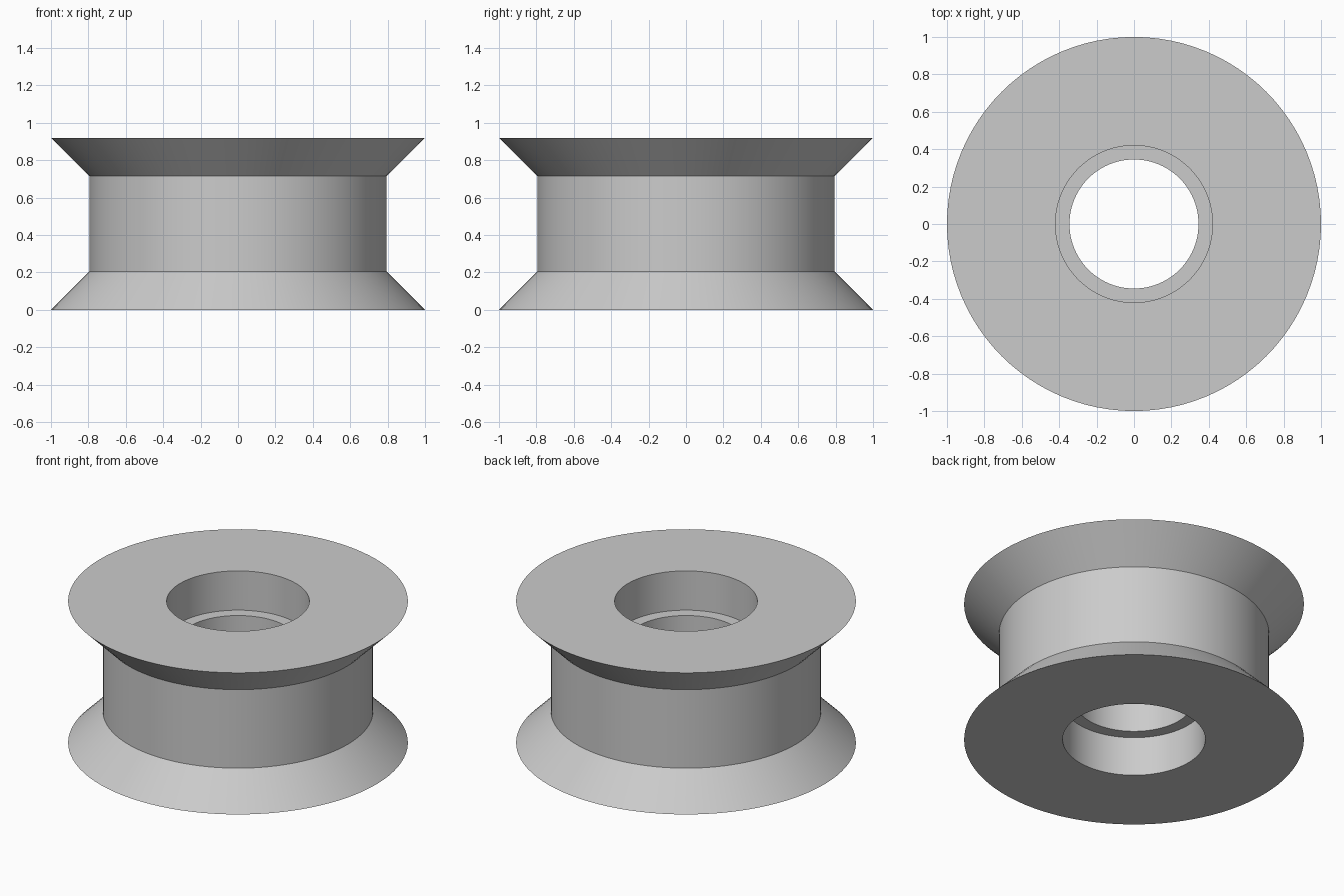
import bpy
import bmesh
import math
from mathutils import Vector

cube = bpy.data.objects.get("Cube")
if cube:
    bpy.data.objects.remove(cube, do_unlink=True)

HEIGHT = 0.92
RIM_RADIUS, GROOVE_RADIUS = 1.0, 0.795
FLANGE_HEIGHT = RIM_RADIUS - GROOVE_RADIUS   # 45 degree flanges
SEAT_RADIUS, BORE_RADIUS, SEAT_DEPTH = 0.42, 0.345, 0.255
SEGMENTS = 96

# Plain grey plastic
grey = bpy.data.materials.new("light_grey")
grey.use_nodes = True
colour = (0.6, 0.6, 0.6, 1)
grey.diffuse_color = colour
grey.node_tree.nodes["Principled BSDF"].inputs["Base Color"].default_value = colour

# Lower half of the section, from the bore out to the groove
lower = [(BORE_RADIUS, SEAT_DEPTH), (SEAT_RADIUS, SEAT_DEPTH), (SEAT_RADIUS, 0),
         (RIM_RADIUS, 0), (GROOVE_RADIUS, FLANGE_HEIGHT)]
# The upper half mirrors it
section = lower + [(r, HEIGHT - z) for r, z in reversed(lower)]

# Revolve the closed section into the wheel
bm = bmesh.new()
verts = [bm.verts.new((r, 0, z)) for r, z in section]
edges = [bm.edges.new((v, verts[(i + 1) % len(verts)])) for i, v in enumerate(verts)]
bmesh.ops.spin(bm, geom=verts + edges, cent=Vector(), axis=Vector((0, 0, 1)),
               angle=math.tau, steps=SEGMENTS, use_merge=True)
bmesh.ops.remove_doubles(bm, verts=bm.verts, dist=0.0001)
bmesh.ops.recalc_face_normals(bm, faces=bm.faces)
mesh = bpy.data.meshes.new("grooved_wheel")
bm.to_mesh(mesh)
bm.free()

wheel = bpy.data.objects.new("grooved_wheel", mesh)
bpy.context.collection.objects.link(wheel)
mesh.materials.append(grey)

# Smooth round walls, sharp corners
bpy.ops.object.select_all(action="DESELECT")
wheel.select_set(True)
bpy.context.view_layer.objects.active = wheel
bpy.ops.object.shade_smooth_by_angle(angle=math.radians(30))
